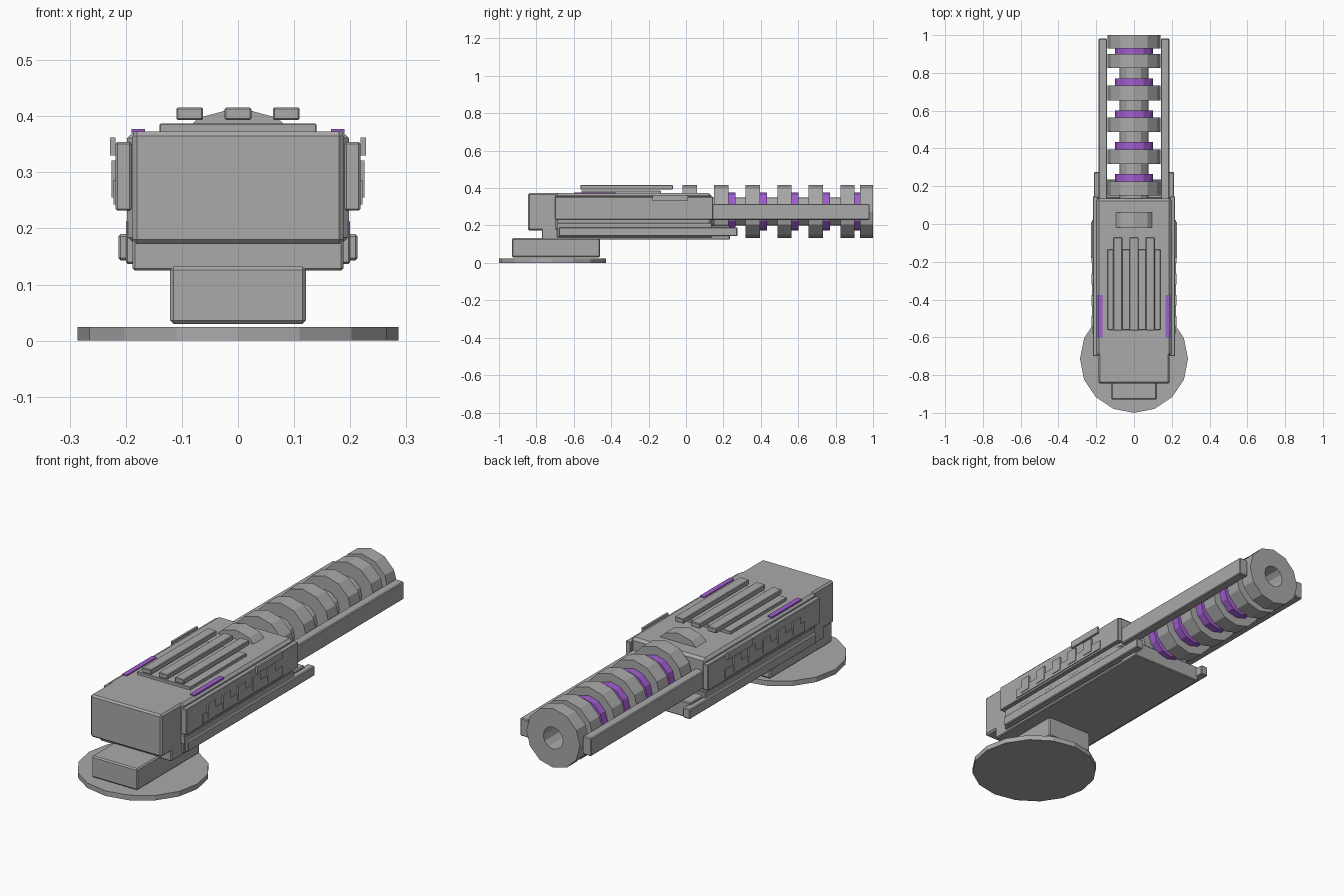
import bpy, bmesh, math
from mathutils import Matrix

if "Cube" in bpy.data.objects:
    bpy.data.objects.remove(bpy.data.objects["Cube"])


def material(name, rgb):
    m = bpy.data.materials.new(name)
    m.diffuse_color = (*rgb, 1)
    m.use_nodes = True
    m.node_tree.nodes["Principled BSDF"].inputs["Base Color"].default_value = m.diffuse_color
    return m


GREY = material("grey metal", (0.40, 0.40, 0.40))
PURPLE = material("glowing purple", (0.36, 0.11, 0.63))


def finish(name, bm, mat):
    mesh = bpy.data.meshes.new(name)
    bmesh.ops.recalc_face_normals(bm, faces=bm.faces)
    bm.to_mesh(mesh)
    bm.free()
    mesh.materials.append(mat)
    ob = bpy.data.objects.new(name, mesh)
    bpy.context.collection.objects.link(ob)
    return ob


def box(name, x, y, z, mat=GREY, bevel=0.0):
    """Box between the (low, high) limits on each axis."""
    bm = bmesh.new()
    bmesh.ops.create_cube(bm, size=1)
    for v in bm.verts:
        for i, (lo, hi) in enumerate((x, y, z)):
            v.co[i] = hi if v.co[i] > 0 else lo
    if bevel:
        bmesh.ops.bevel(bm, geom=bm.edges[:], offset=bevel, segments=1, affect='EDGES')
    return finish(name, bm, mat)


def pair(name, x, y, z, mat=GREY, bevel=0.0):
    """The same box on both sides."""
    box("right_" + name, x, y, z, mat, bevel)
    box("left_" + name, (-x[1], -x[0]), y, z, mat, bevel)


AXIS_Z = 0.275


def lathe(name, profile, mat=GREY, sides=12):
    """Turn a closed (y, radius) profile about the barrel axis."""
    bm = bmesh.new()
    rows = []
    for k in range(sides):
        a = 2 * math.pi * k / sides
        rows.append([bm.verts.new((r * math.cos(a), y, AXIS_Z + r * math.sin(a)))
                     for y, r in profile])
    n = len(profile)
    for k in range(sides):
        p, q = rows[k], rows[(k + 1) % sides]
        for i in range(n):
            j = (i + 1) % n
            bm.faces.new((p[i], p[j], q[j], q[i]))
    return finish(name, bm, mat)


# Round mounting base and foot
bm = bmesh.new()
bmesh.ops.create_cone(bm, cap_ends=True, segments=16, radius1=0.286, radius2=0.286,
                      depth=0.024, matrix=Matrix.Translation((0, -0.714, 0.012)))
finish("base_disc", bm, GREY)
box("foot_block", (-0.121, 0.121), (-0.93, -0.46), (0.03, 0.132), bevel=0.006)

# Main housing
box("lower_plate", (-0.188, 0.188), (-0.77, 0.235), (0.125, 0.2), bevel=0.004)
box("lower_tray", (-0.2, 0.2), (-0.69, 0.14), (0.137, 0.215), bevel=0.003)
pair("lower_rail", (0.175, 0.213), (-0.68, 0.275), (0.143, 0.19), bevel=0.004)
box("housing", (-0.198, 0.198), (-0.70, 0.135), (0.172, 0.373), bevel=0.012)
box("front_cap", (-0.188, 0.188), (-0.845, -0.68), (0.172, 0.373), bevel=0.008)

# Side panels with toothed trim
pair("side_panel", (0.19, 0.218), (-0.70, 0.145), (0.232, 0.354), bevel=0.003)
pair("trim_strip", (0.215, 0.222), (-0.58, 0.02), (0.243, 0.286))
for k in range(5):
    y = -0.543 + 0.112 * k
    pair(f"trim_tooth_{k + 1}", (0.215, 0.225), (y, y + 0.056), (0.255, 0.321))
pair("thin_plate", (0.218, 0.228), (-0.18, 0.01), (0.33, 0.362))

# Top vents and light strips
box("vent_plate", (-0.14, 0.14), (-0.56, -0.135), (0.371, 0.387), bevel=0.002)
for k, x in enumerate((-0.086, 0, 0.086)):
    box(f"vent_slat_{k + 1}", (x - 0.024, x + 0.024), (-0.565, -0.07), (0.393, 0.416), bevel=0.003)
pair("light_strip", (0.166, 0.19), (-0.6, -0.375), (0.370, 0.3775), PURPLE)

# Barrel core with open muzzle
lathe("barrel_core", [(0.0, 0.076), (0.97, 0.076), (0.97, 0.052), (0.0, 0.052)])
lathe("bore_end", [(0.70, 0.054), (0.72, 0.054), (0.72, 0.0005), (0.70, 0.0005)])

# Barrel rings and purple coils
rings = ((-0.018, 0.06), (0.15, 0.226), (0.318, 0.395), (0.488, 0.563),
         (0.655, 0.732), (0.825, 0.9), (0.93, 1.0))
for k, (a, b) in enumerate(rings):
    lathe(f"barrel_ring_{k + 1}", [(a, 0.141), (b, 0.141), (b, 0.052), (a, 0.052)])
for k, y in enumerate((0.226, 0.395, 0.563, 0.732, 0.9)):
    w = 0.03 if k == 4 else 0.038
    lathe(f"coil_{k + 1}", [(y, 0.101), (y + w, 0.101), (y + w, 0.07), (y, 0.07)], PURPLE)

# Long rails beside the barrel
pair("barrel_rail", (0.142, 0.187), (0.12, 0.982), (0.23, 0.315), bevel=0.004)
